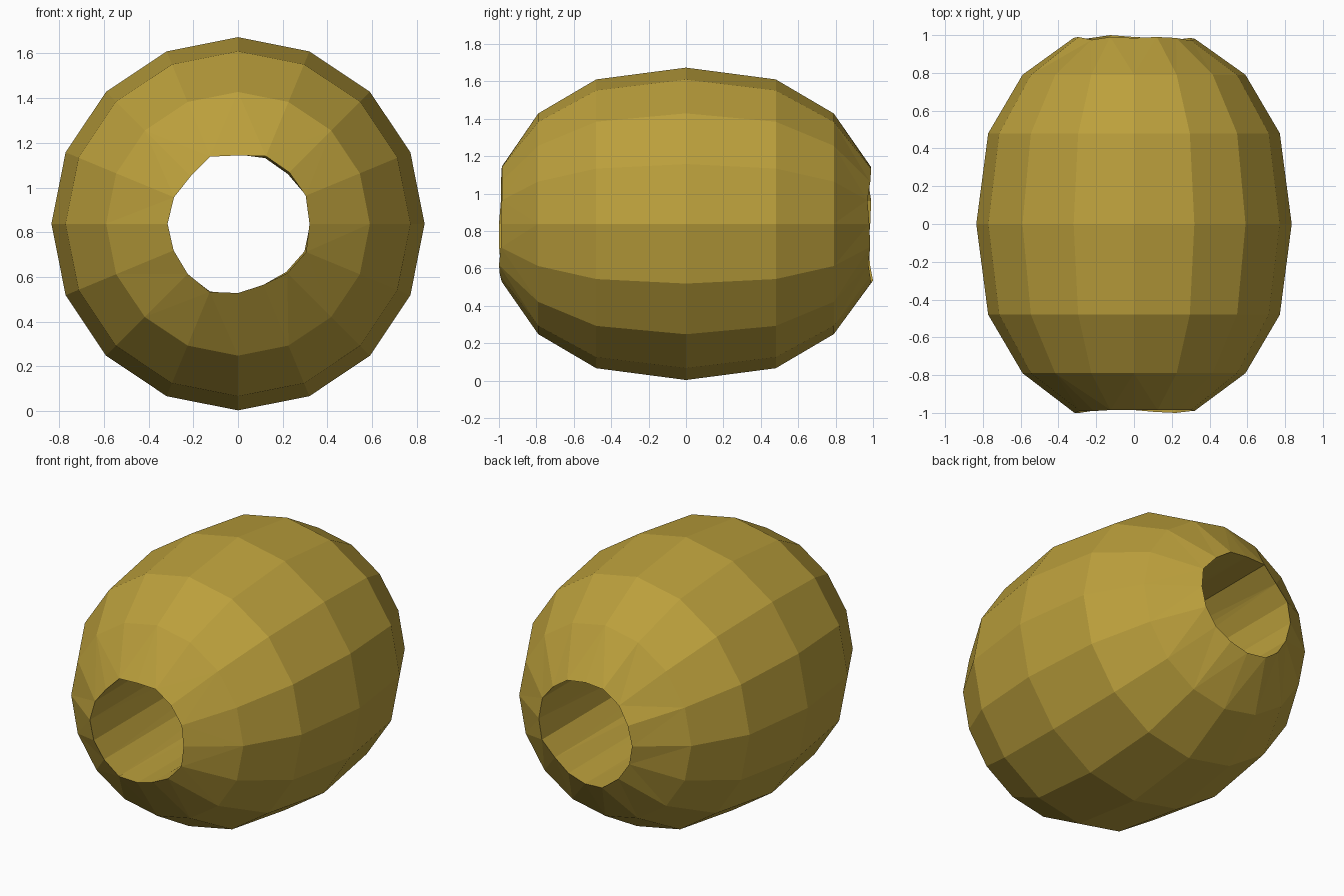
import bpy, bmesh, math

if "Cube" in bpy.data.objects:
    bpy.data.objects.remove(bpy.data.objects["Cube"])

SIDES = 16
CZ = 0.838

gold = bpy.data.materials.new("old gold")
gold.diffuse_color = (0.50, 0.35, 0.045, 1)
gold.use_nodes = True
gold.node_tree.nodes["Principled BSDF"].inputs["Base Color"].default_value = gold.diffuse_color

# Body rings along the bead axis: (y, radius)
BODY = [(-0.79, 0.59), (-0.48, 0.772), (0, 0.835), (0.48, 0.772), (0.79, 0.59)]

# Slightly uneven rims of the bored hole: radius and depth per side
FRONT_R = [0.32, 0.328, 0.325, 0.327, 0.306, 0.325, 0.30, 0.31,
           0.315, 0.312, 0.318, 0.33, 0.31, 0.296, 0.312, 0.33]
FRONT_Y = [0.99, 0.985, 0.985, 0.985, 0.985, 0.985, 0.99, 0.99,
           1.0, 1.0, 0.99, 0.985, 0.985, 0.995, 1.0, 0.99]
BACK_R = [0.323, 0.33, 0.315, 0.318, 0.31, 0.328, 0.316, 0.318,
          0.32, 0.318, 0.32, 0.328, 0.315, 0.305, 0.305, 0.322]
BACK_Y = [0.98, 0.97, 0.985, 0.99, 0.985, 0.99, 0.975, 0.99,
          0.985, 0.975, 0.985, 1.0, 0.99, 0.985, 0.975, 0.985]


def ring(bm, ys, radii):
    verts = []
    for k in range(SIDES):
        a = 2 * math.pi * k / SIDES
        verts.append(bm.verts.new((radii[k] * math.cos(a), ys[k],
                                   CZ + radii[k] * math.sin(a))))
    return verts


bm = bmesh.new()
rings = [ring(bm, [-y for y in FRONT_Y], FRONT_R)]
rings += [ring(bm, [y] * SIDES, [r] * SIDES) for y, r in BODY]
rings.append(ring(bm, BACK_Y, BACK_R))

# Skin the rings; the last pair closes through the middle as the hole wall
for i, a in enumerate(rings):
    b = rings[(i + 1) % len(rings)]
    for k in range(SIDES):
        n = (k + 1) % SIDES
        bm.faces.new((a[k], a[n], b[n], b[k]))
bmesh.ops.recalc_face_normals(bm, faces=bm.faces)

# Split the uneven faces around the rims so they stay flat
rims = set(rings[0] + rings[-1])
bmesh.ops.triangulate(bm, faces=[f for f in bm.faces if rims & set(f.verts)])

mesh = bpy.data.meshes.new("bead")
bm.to_mesh(mesh)
bm.free()
mesh.materials.append(gold)
bpy.context.collection.objects.link(bpy.data.objects.new("bead", mesh))
